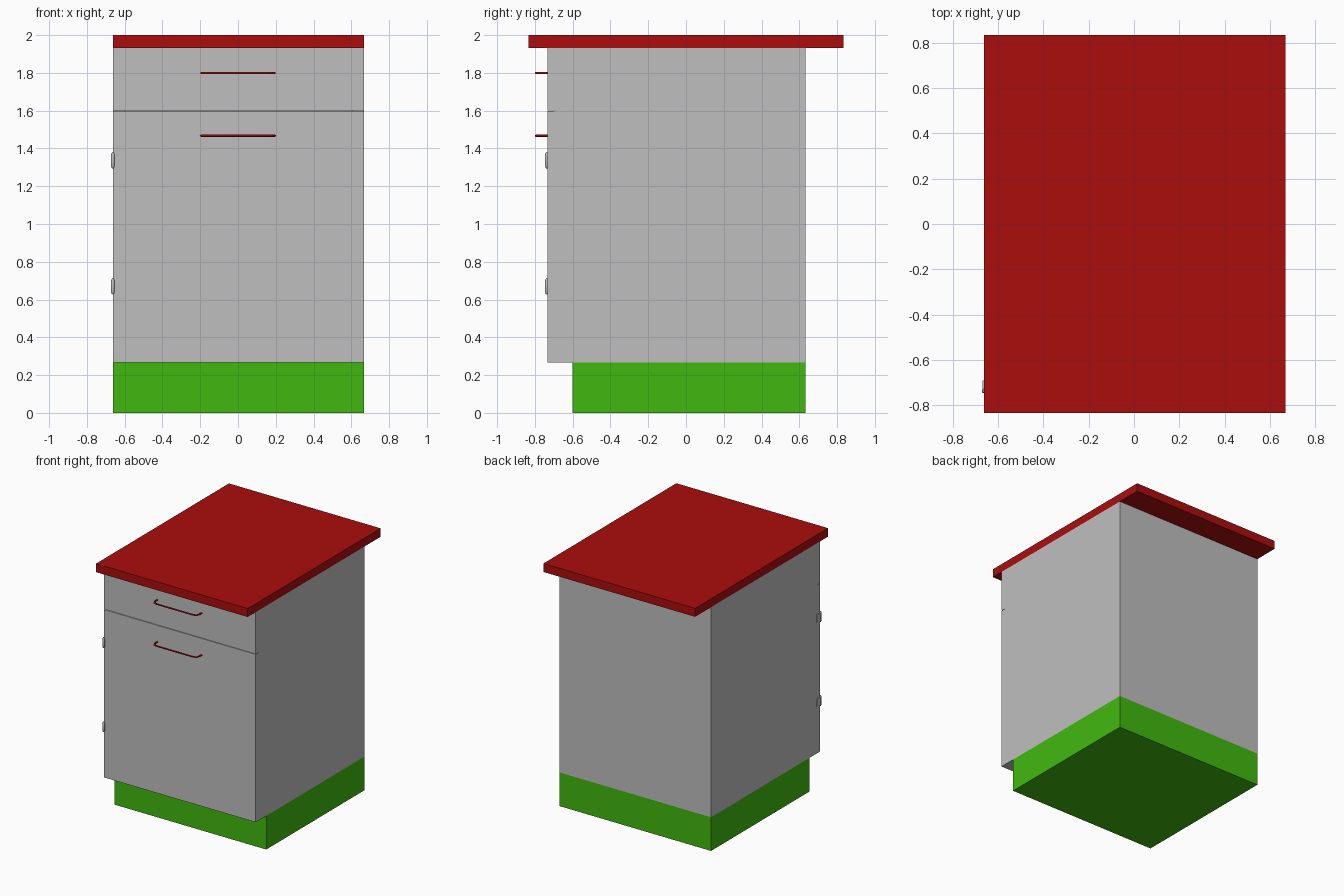
import bpy
import bmesh
from mathutils import Vector

cube = bpy.data.objects.get("Cube")
if cube:
    bpy.data.objects.remove(cube, do_unlink=True)


def material(name, color):
    m = bpy.data.materials.new(name)
    m.use_nodes = True
    m.diffuse_color = color
    m.node_tree.nodes["Principled BSDF"].inputs["Base Color"].default_value = color
    return m


RED = material("red", (0.41, 0.004, 0.004, 1))
GREEN = material("green", (0.053, 0.485, 0.005, 1))
GREY = material("light grey", (0.52, 0.52, 0.52, 1))


def finish(name, bm, mat):
    mesh = bpy.data.meshes.new(name)
    bm.to_mesh(mesh)
    bm.free()
    mesh.materials.append(mat)
    obj = bpy.data.objects.new(name, mesh)
    bpy.context.collection.objects.link(obj)
    return obj


def box(name, x, y, z, mat):
    """Box from (low, high) ranges on each axis."""
    bm = bmesh.new()
    bmesh.ops.create_cube(bm, size=1)
    low, high = (Vector(c) for c in zip(x, y, z))
    for v in bm.verts:
        v.co = (low + high) / 2 + v.co * (high - low)
    return finish(name, bm, mat)


# Main dimensions
LEFT, RIGHT = -0.663, 0.668
FRONT, CARCASS, BACK = -0.733, -0.70, 0.633
BASE, SPLIT, TOP = 0.267, 1.60, 1.933
T = 0.064
GAP = 0.002
WIDTH = (LEFT, RIGHT)
INNER = (LEFT + T, RIGHT - T)

# Plinth and worktop
box("plinth", WIDTH, (-0.60, BACK), (0, BASE), GREEN)
box("worktop", WIDTH, (-0.833, 0.833), (TOP, 2), RED)

# Carcass panels
box("side_panel_right", (LEFT, LEFT + T), (CARCASS, BACK), (BASE, TOP), GREY)
box("side_panel_left", (RIGHT - T, RIGHT), (CARCASS, BACK), (BASE, TOP), GREY)
box("bottom_panel", INNER, (CARCASS, BACK), (BASE, BASE + T), GREY)
box("back_panel", INNER, (BACK - T, BACK), (BASE + T, TOP), GREY)

# Door and drawer front
box("door", WIDTH, (FRONT, CARCASS), (BASE, SPLIT - GAP), GREY)
box("drawer_front", WIDTH, (FRONT, CARCASS), (SPLIT + GAP, TOP), GREY)


def handle(name, z):
    """Bent rod with rounded corners, from the front face and back to it."""
    end, out, bend = 0.194, -0.794, 0.03
    half = [(end, FRONT), (end, out + bend), (end - 0.009, out + 0.009), (end - bend, out)]
    points = [(-x, y) for x, y in half] + [(x, y) for x, y in reversed(half)]
    curve = bpy.data.curves.new(name, "CURVE")
    curve.dimensions = "3D"
    curve.bevel_depth = 0.006
    curve.bevel_resolution = 2
    curve.use_fill_caps = True
    spline = curve.splines.new("POLY")
    spline.points.add(len(points) - 1)
    for p, (x, y) in zip(spline.points, points):
        p.co = (x, y, z, 1)
    curve.materials.append(RED)
    obj = bpy.data.objects.new(name, curve)
    bpy.context.collection.objects.link(obj)


handle("drawer_handle", 1.80)
handle("door_handle", 1.467)


def hinge(name, z):
    """Knuckle with rounded tips and a leaf along the cabinet side."""
    bm = bmesh.new()
    profile = [(0, -0.043), (0.005, -0.041), (0.007, -0.035), (0.009, -0.031)]
    profile += [(r, -h) for r, h in reversed(profile)]
    verts = [bm.verts.new((r, 0, h)) for r, h in profile]
    edges = [bm.edges.new(pair) for pair in zip(verts, verts[1:])]
    bmesh.ops.spin(bm, geom=verts + edges, axis=(0, 0, 1), cent=(0, 0, 0),
                   angle=6.283185, steps=16)
    bmesh.ops.remove_doubles(bm, verts=bm.verts, dist=0.0001)
    bmesh.ops.recalc_face_normals(bm, faces=bm.faces)
    bmesh.ops.translate(bm, verts=bm.verts, vec=(LEFT, -0.737, z))
    knuckle = finish(name + "_knuckle", bm, GREY)
    bpy.ops.object.select_all(action="DESELECT")
    knuckle.select_set(True)
    bpy.context.view_layer.objects.active = knuckle
    bpy.ops.object.shade_smooth_by_angle()
    box(name + "_leaf", (LEFT - 0.005, LEFT), (-0.735, -0.69),
        (z - 0.031, z + 0.031), GREY)


hinge("upper_hinge", 1.337)
hinge("lower_hinge", 0.67)
